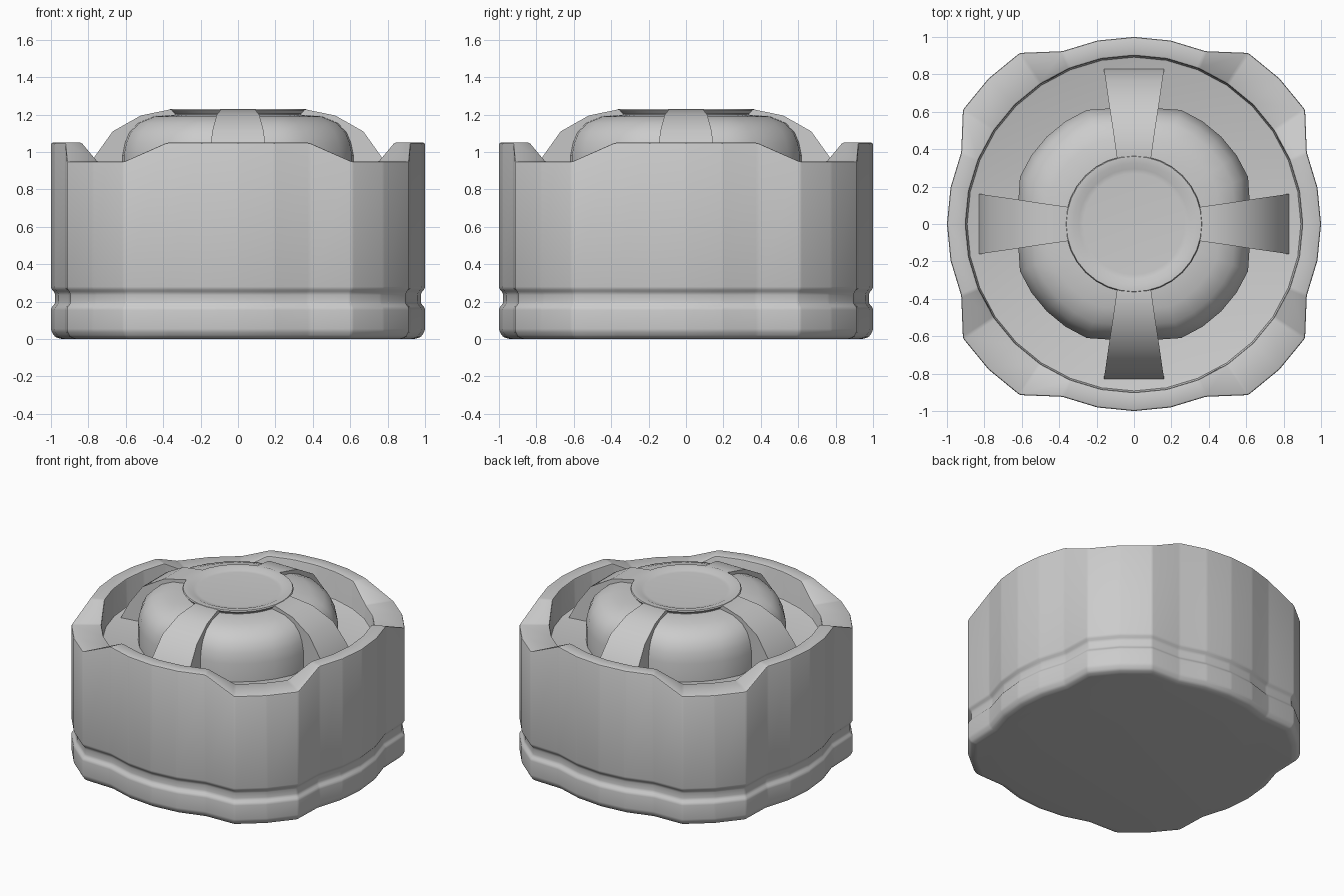
import bpy, bmesh
from math import sin, cos, pi

if "Cube" in bpy.data.objects:
    bpy.data.objects.remove(bpy.data.objects["Cube"])

SEG = 32
FLOOR = 0.85


def finish(name, bm, bevel=0.0, angle=30):
    bmesh.ops.recalc_face_normals(bm, faces=bm.faces)
    me = bpy.data.meshes.new(name)
    bm.to_mesh(me)
    bm.free()
    ob = bpy.data.objects.new(name, me)
    bpy.context.collection.objects.link(ob)
    bpy.ops.object.select_all(action='DESELECT')
    ob.select_set(True)
    bpy.context.view_layer.objects.active = ob
    if bevel:
        mod = ob.modifiers.new("soft_edges", 'BEVEL')
        mod.width = bevel
        mod.segments = 2
        mod.limit_method = 'ANGLE'
        mod.angle_limit = 10 * pi / 180
        bpy.ops.object.modifier_apply(modifier=mod.name)
    bpy.ops.object.shade_smooth_by_angle(angle=angle * pi / 180)
    return ob


def loft(name, rings, point, bevel=0.0):
    """Stack rings of SEG points; point(ring, step) gives (radius, height)."""
    bm = bmesh.new()
    loops = []
    for ring in rings:
        loop = []
        for i in range(SEG):
            r, z = point(ring, i)
            a = 2 * pi * i / SEG
            loop.append(bm.verts.new((r * cos(a), r * sin(a), z)))
        loops.append(loop)
    for lo, hi in zip(loops, loops[1:]):
        for i in range(SEG):
            j = (i + 1) % SEG
            bm.faces.new((lo[i], lo[j], hi[j], hi[i]))
    bm.faces.new(loops[0])
    bm.faces.new(loops[-1])
    return finish(name, bm, bevel)


def is_corner(i):
    return i % 8 in (3, 4, 5)


# Body: lobed wall with a groove, notched rim and round well
def body_point(ring, i):
    kind, r, z = ring
    if kind == 'outer':
        r += 0.10 if is_corner(i) else 0.0
    if z > 0.9 and is_corner(i):
        z -= 0.10
    return r, z


body = [('outer', 0.945, 0.0), ('outer', 0.98, 0.012), ('outer', 1.0, 0.045),
        ('outer', 1.0, 0.165), ('outer', 0.978, 0.19), ('outer', 0.978, 0.245),
        ('outer', 1.0, 0.27), ('outer', 1.0, 1.05),
        ('well', 0.90, 1.05), ('well', 0.895, FLOOR)]
loft("body", body, body_point, bevel=0.01)


# Dome: slightly flattened behind each arm
def dome_point(ring, i):
    r, z = ring
    return (r if i % 8 in (2, 3, 4, 5, 6) else r * 0.955), z


dome = [(0.66, FLOOR - 0.02), (0.66, 0.98), (0.645, 1.05), (0.62, 1.105),
        (0.57, 1.155), (0.48, 1.19), (0.35, 1.2)]
loft("dome", dome, dome_point)

# Hub cap with a shallow dish
hub = [(0.345, 1.17), (0.35, 1.205), (0.367, 1.222), (0.362, 1.23),
       (0.325, 1.23), (0.295, 1.217), (0.27, 1.215)]
loft("hub_cap", hub, lambda ring, i: ring)

# Four curved arms, widening outwards: radius, height, half width
arm = [(0.30, 1.21, 0.085), (0.36, 1.228, 0.092), (0.52, 1.195, 0.115),
       (0.67, 1.11, 0.138), (0.77, 0.97, 0.152), (0.83, FLOOR, 0.162)]
for k in range(4):
    bm = bmesh.new()
    a = k * pi / 2
    sections = []
    for r, z, w in arm:
        corners = ((-w, FLOOR - 0.03), (-w, z), (w, z), (w, FLOOR - 0.03))
        sections.append([bm.verts.new((r * cos(a) - y * sin(a),
                                       r * sin(a) + y * cos(a), h))
                         for y, h in corners])
    for s, t in zip(sections, sections[1:]):
        for i in range(4):
            j = (i + 1) % 4
            bm.faces.new((s[i], s[j], t[j], t[i]))
    bm.faces.new(sections[0])
    bm.faces.new(sections[-1])
    finish(f"arm_{k + 1}", bm, angle=40)
